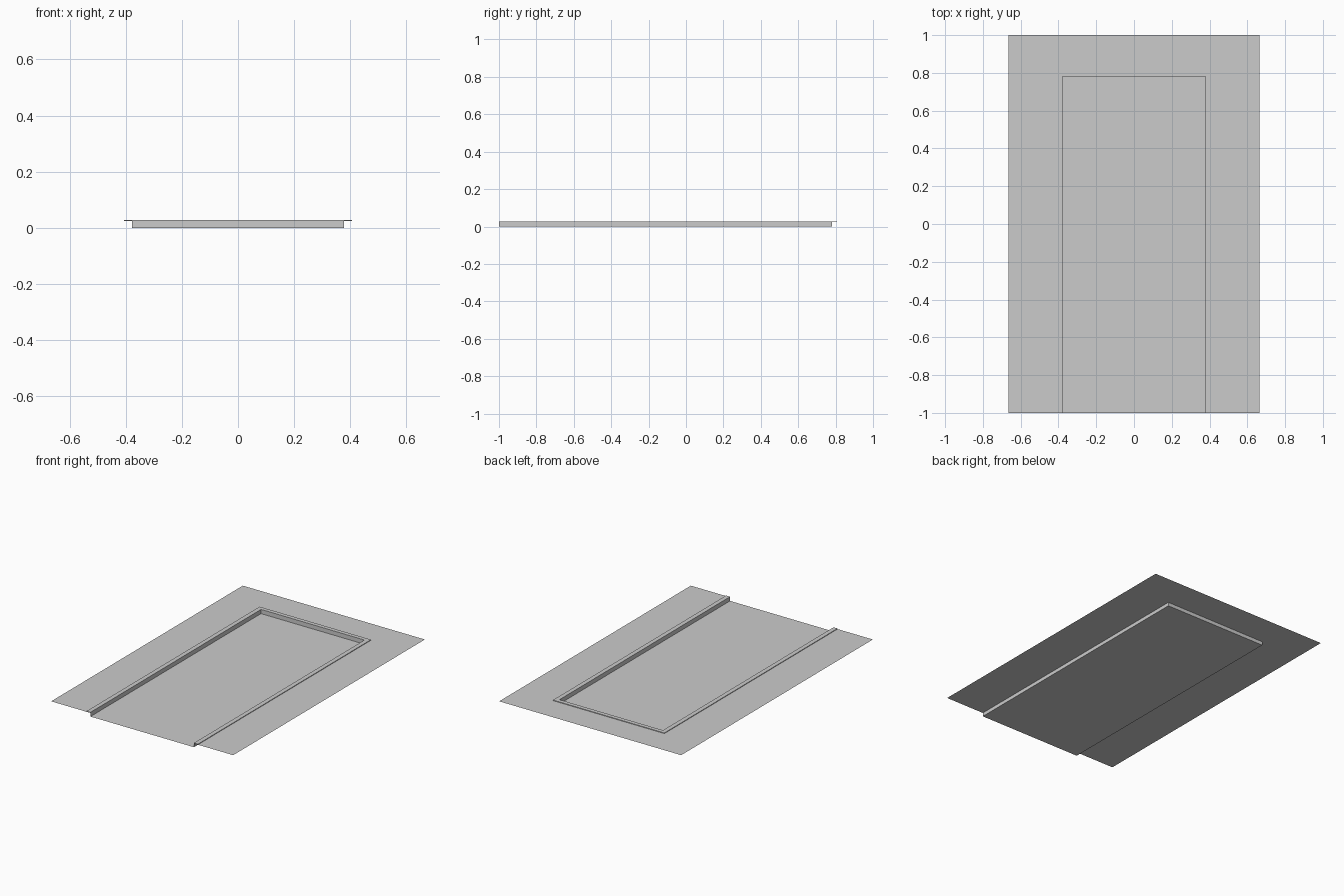
import bpy, bmesh

if "Cube" in bpy.data.objects:
    bpy.data.objects.remove(bpy.data.objects["Cube"])

W, L = 0.665, 1.0          # half width and half length of the sheet
IN_X, IN_Y = 0.378, 0.78   # recess half width and back end
OUT_X, OUT_Y = 0.407, 0.807  # outer edge of the raised border
DECK_Z, RIM_Z = 0.024, 0.028


def u_path(x, y, z):
    """Three-sided outline, open at the front."""
    return [(-x, -L, z), (-x, y, z), (x, y, z), (x, -L, z)]


def strips(name, paths, floor=None, caps=False):
    """Join successive outlines with quads."""
    bm = bmesh.new()
    rows = [[bm.verts.new(p) for p in path] for path in paths]
    for a, b in zip(rows, rows[1:]):
        for i in range(len(a) - 1):
            bm.faces.new((a[i], a[i + 1], b[i + 1], b[i]))
    if floor is not None:
        bm.faces.new(reversed(rows[floor]))
    if caps:
        for i in (0, -1):
            bm.faces.new([r[i] for r in rows])
    bmesh.ops.recalc_face_normals(bm, faces=bm.faces)
    up = [f for f in bm.faces if abs(f.normal.z) > 0.9]
    if up and up[0].normal.z < 0:
        bmesh.ops.reverse_faces(bm, faces=bm.faces)
    me = bpy.data.meshes.new(name)
    bm.to_mesh(me)
    bm.free()
    ob = bpy.data.objects.new(name, me)
    bpy.context.collection.objects.link(ob)
    return ob


# Flat surround sheet with a notch open at the front
strips("surround_sheet", [u_path(W, L, DECK_Z), u_path(IN_X, IN_Y, DECK_Z)])

# Sunken floor with its three side walls
strips("recess_tray", [u_path(IN_X, IN_Y, DECK_Z), u_path(IN_X, IN_Y, 0)], floor=1)

# Slightly raised border around the recess
strips("raised_border", [u_path(OUT_X, OUT_Y, DECK_Z), u_path(OUT_X, OUT_Y, RIM_Z),
                         u_path(IN_X, IN_Y, RIM_Z), u_path(IN_X, IN_Y, DECK_Z)], caps=True)
